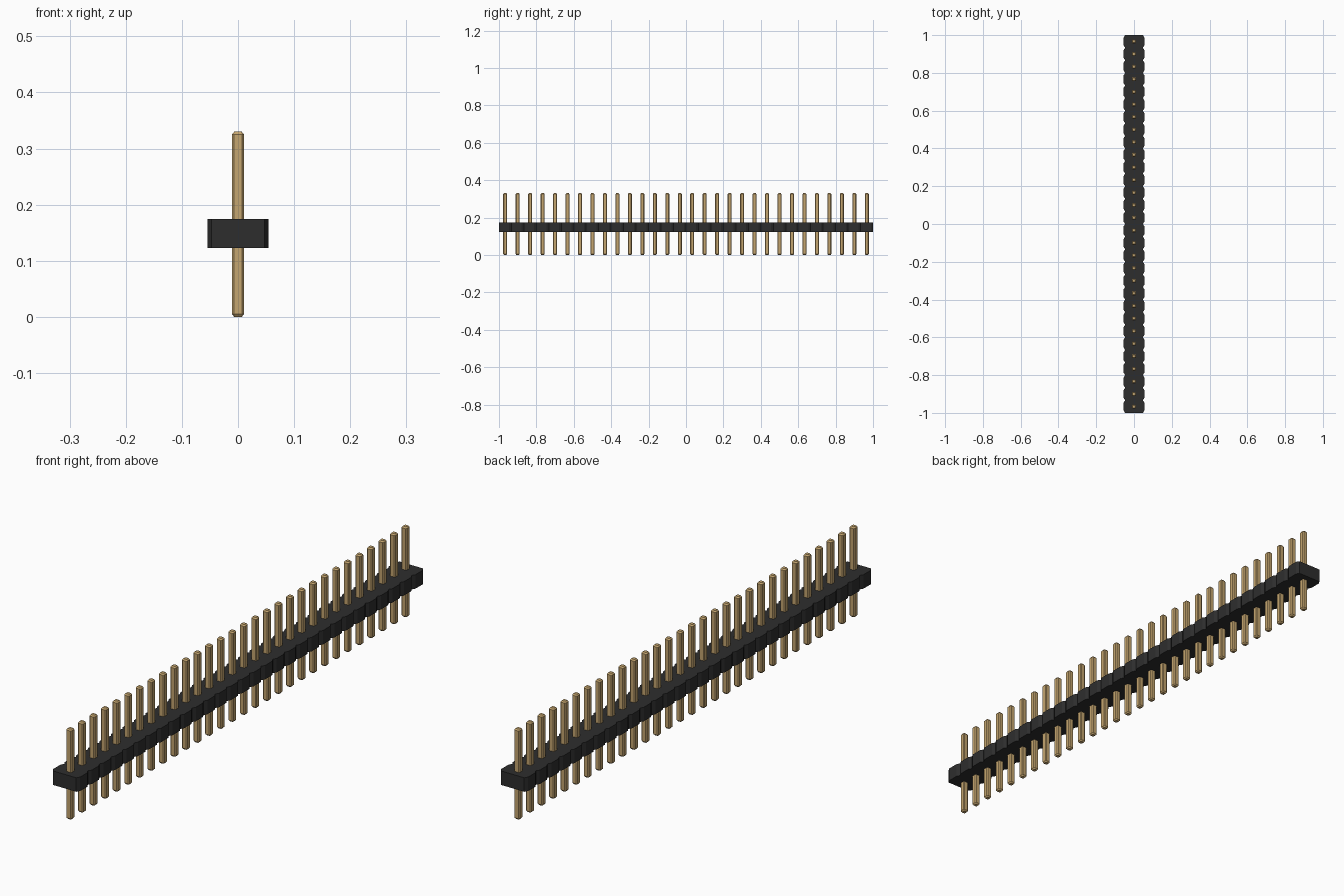
import bpy, bmesh

cube = bpy.data.objects.get("Cube")
if cube:
    bpy.data.objects.remove(cube, do_unlink=True)

COUNT = 30
PITCH = 2.0 / COUNT


def material(name, rgb, rough, metal=0.0):
    m = bpy.data.materials.new(name)
    m.use_nodes = True
    m.diffuse_color = (*rgb, 1)
    b = m.node_tree.nodes["Principled BSDF"]
    b.inputs["Base Color"].default_value = (*rgb, 1)
    b.inputs["Roughness"].default_value = rough
    b.inputs["Metallic"].default_value = metal
    return m


def chamfered(hx, hy, cx, cy):
    """Rectangle outline with its four corners cut, counter-clockwise."""
    return [(hx, -hy + cy), (hx, hy - cy), (hx - cx, hy), (-hx + cx, hy),
            (-hx, hy - cy), (-hx, -hy + cy), (-hx + cx, -hy), (hx - cx, -hy)]


def loft(name, rings, mat):
    """Solid through a stack of (outline, z) rings, capped at both ends."""
    bm = bmesh.new()
    loops = [[bm.verts.new((x, y, z)) for x, y in o] for o, z in rings]
    for a, b in zip(loops, loops[1:]):
        n = len(a)
        for i in range(n):
            j = (i + 1) % n
            bm.faces.new((a[i], a[j], b[j], b[i]))
    bm.faces.new(loops[0][::-1])
    bm.faces.new(loops[-1])
    me = bpy.data.meshes.new(name)
    bm.to_mesh(me)
    bm.free()
    me.materials.append(mat)
    return me


black = material("black plastic", (0.027, 0.027, 0.027), 0.6)
gold = material("gold metal", (0.56, 0.38, 0.16), 0.4)

# Insulator strip: one outline with a notch between neighbouring cells
HX, CX, CY = 0.0545, 0.0075, 0.012
side = []
for i in range(COUNT):
    y = -1 + i * PITCH
    side += [(HX - CX, y), (HX, y + CY), (HX, y + PITCH - CY)]
side.append((HX - CX, 1.0))
outline = side + [(-x, y) for x, y in reversed(side)]
strip = bpy.data.objects.new(
    "insulator_strip", loft("insulator_strip", [(outline, 0.123), (outline, 0.174)], black))
bpy.context.collection.objects.link(strip)

# Pins: chamfered square bars with bevelled tips, sharing one mesh
R, C, TIP = 0.0107, 0.0035, 0.005
shaft = chamfered(R, R, C, C)
tip = chamfered(R - 0.004, R - 0.004, 0.002, 0.002)
pin_mesh = loft("pin", [(tip, 0), (shaft, TIP), (shaft, 0.33 - TIP), (tip, 0.33)], gold)
for i in range(COUNT):
    pin = bpy.data.objects.new(f"pin_{i + 1:02d}", pin_mesh)
    pin.location.y = -1 + (i + 0.5) * PITCH
    bpy.context.collection.objects.link(pin)
